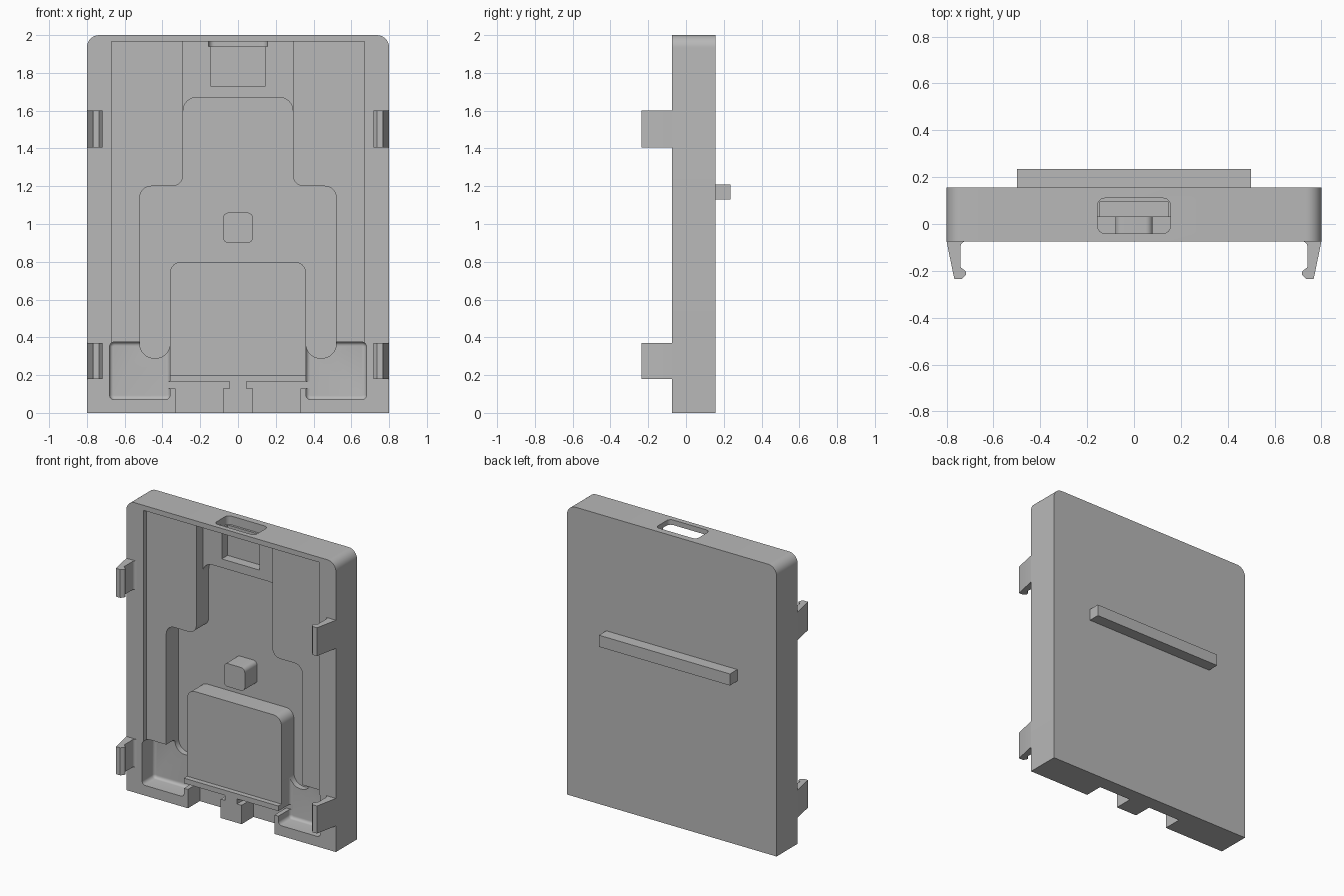
import bpy, bmesh, math
from mathutils import Vector

cube = bpy.data.objects.get("Cube")
if cube:
    bpy.data.objects.remove(cube, do_unlink=True)

grey = bpy.data.materials.new("plain grey")
grey.use_nodes = True
GREY = (0.48, 0.48, 0.48, 1)
grey.diffuse_color = GREY
grey.node_tree.nodes["Principled BSDF"].inputs["Base Color"].default_value = GREY

FRONT, PANEL, BACK = -0.075, -0.04, 0.155   # main depth levels
LEDGE, POCKET, FLOOR = 0.03, 0.055, 0.095
OPEN = -0.3                                 # cutters start in front of the body


def rounded(corners, steps=8):
    """Outline from (u, v, radius) corners, each rounded by an arc."""
    out = []
    for i, (u, v, r) in enumerate(corners):
        p = Vector((u, v))
        if r == 0:
            out.append(p)
            continue
        a = (Vector(corners[i - 1][:2]) - p).normalized()
        b = (Vector(corners[(i + 1) % len(corners)][:2]) - p).normalized()
        half = a.angle(b) / 2
        centre = p + (a + b).normalized() * r / math.sin(half)
        start = p + a * r / math.tan(half) - centre
        end = p + b * r / math.tan(half) - centre
        total = math.pi - 2 * half
        for k in range(steps + 1):
            t = k / steps
            arc = start * math.sin((1 - t) * total) + end * math.sin(t * total)
            out.append(centre + arc / math.sin(total))
    return out


def rect(u0, u1, v0, v1, r=0.0):
    return [(u0, v0, r), (u1, v0, r), (u1, v1, r), (u0, v1, r)]


def prism(name, corners, lo, hi, axis="y", fillet=0.0):
    """Extrude an outline along y or z, with an optional fillet on the far end."""
    def place(p, d):
        return (p.x, d, p.y) if axis == "y" else (p.x, p.y, d)
    pts = rounded(corners)
    bm = bmesh.new()
    near = [bm.verts.new(place(p, lo)) for p in pts]
    far = [bm.verts.new(place(p, hi)) for p in pts]
    n = len(pts)
    bm.faces.new(near)
    end = bm.faces.new(far)
    for i in range(n):
        j = (i + 1) % n
        bm.faces.new((near[i], near[j], far[j], far[i]))
    bmesh.ops.recalc_face_normals(bm, faces=bm.faces)
    if fillet:
        bmesh.ops.bevel(bm, geom=list(end.edges), offset=fillet, segments=5,
                        profile=0.5, affect="EDGES")
    mesh = bpy.data.meshes.new(name)
    bm.to_mesh(mesh)
    bm.free()
    mesh.materials.append(grey)
    obj = bpy.data.objects.new(name, mesh)
    bpy.context.collection.objects.link(obj)
    return obj


def mirrored(half):
    return half + [(-u, v, r) for u, v, r in reversed(half)]


# Tray body with rounded upper corners
body = prism("tray_body", mirrored([(0.8, 0, 0), (0.8, 2, 0.065)]), FRONT, BACK)

# Shallow panel recess, upper ledge, and deep stepped recess around the block
cutters = [
    prism("panel_recess", rect(-0.67, 0.67, 0.2, 1.965), OPEN, PANEL),
    prism("upper_recess", rect(-0.29, 0.29, 1.5, 1.965), OPEN, LEDGE),
    prism("deep_recess", mirrored([
        (0.36, 0.8, 0.06), (0.36, 0.29, 0.075), (0.52, 0.29, 0.075),
        (0.52, 1.2, 0.06), (0.29, 1.2, 0.06), (0.29, 1.67, 0.07)]), OPEN, FLOOR),
    prism("connector_recess", rect(-0.145, 0.145, 1.73, 1.965), OPEN, FLOOR),
    prism("top_slot", rect(-0.155, 0.155, PANEL, 0.11, 0.03), 1.94, 2.1, "z"),
]
# Lower corner pockets, bottom notches and the grooves above them
for s in (-1, 1):
    def span(a, b):
        return sorted((s * a, s * b))
    cutters += [
        prism("corner_pocket", rect(*span(0.36, 0.68), 0.07, 0.375, 0.025),
              OPEN, POCKET, fillet=0.02),
        prism("bottom_notch", rect(*span(0.08, 0.33), -0.1, 0.15), OPEN, POCKET),
        prism("bottom_groove", rect(*span(0.045, 0.38), 0.13, 0.165), OPEN, POCKET),
    ]

bpy.context.view_layer.objects.active = body
for cutter in cutters:
    mod = body.modifiers.new(cutter.name, "BOOLEAN")
    mod.operation = "DIFFERENCE"
    mod.solver = "EXACT"
    mod.object = cutter
    bpy.ops.object.modifier_apply(modifier=mod.name)
    bpy.data.objects.remove(cutter, do_unlink=True)

# Centre post and rear rib
parts = [body,
         prism("centre_post", rect(-0.08, 0.08, 0.9, 1.06, 0.03), PANEL, FLOOR + 0.01),
         prism("rear_rib", rect(-0.5, 0.5, 1.13, 1.21), BACK - 0.01, 0.235)]

# Hooked snap clips on both sides
clip = [(0.8, FRONT + 0.01, 0), (0.8, FRONT, 0), (0.767, -0.235, 0),
        (0.735, -0.235, 0), (0.718, -0.218, 0.006), (0.718, -0.202, 0.006),
        (0.74, -0.185, 0.006), (0.74, FRONT, 0.02), (0.715, FRONT, 0),
        (0.715, FRONT + 0.01, 0)]
for s, side in ((1, "left"), (-1, "right")):
    for level, z0, z1 in (("lower", 0.18, 0.37), ("upper", 1.405, 1.6)):
        outline = [(s * u, v, r) for u, v, r in clip]
        parts.append(prism(f"{side}_{level}_clip", outline, z0, z1, "z"))

# Smooth the fillets, keep the edges sharp
bpy.ops.object.select_all(action="DESELECT")
for part in parts:
    part.select_set(True)
bpy.context.view_layer.objects.active = body
bpy.ops.object.shade_smooth_by_angle(angle=math.radians(30))
